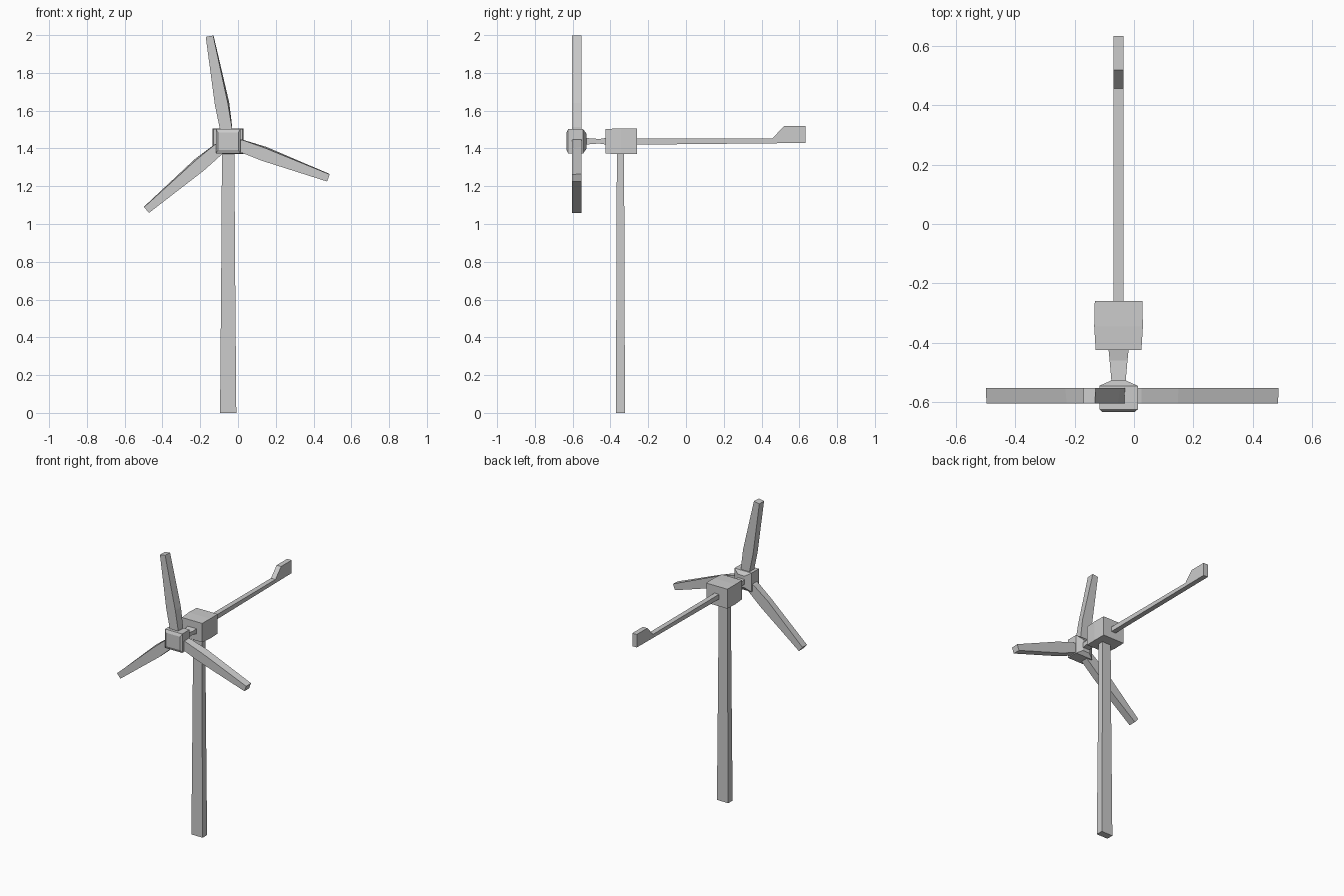
import bpy, bmesh, math
from mathutils import Matrix, Vector

if "Cube" in bpy.data.objects:
    bpy.data.objects.remove(bpy.data.objects["Cube"])

CX, CZ = -0.052, 1.438      # rotor axis position


def make_object(name, rings, matrix=Matrix.Identity(4)):
    """Skin a closed solid through a list of equal-length point rings."""
    bm = bmesh.new()
    loops = [[bm.verts.new(matrix @ Vector(p)) for p in ring] for ring in rings]
    for a, b in zip(loops, loops[1:]):
        for i in range(len(a)):
            j = (i + 1) % len(a)
            bm.faces.new((a[i], a[j], b[j], b[i]))
    bm.faces.new(loops[0])
    bm.faces.new(loops[-1])
    bmesh.ops.recalc_face_normals(bm, faces=bm.faces)
    mesh = bpy.data.meshes.new(name)
    bm.to_mesh(mesh)
    bm.free()
    obj = bpy.data.objects.new(name, mesh)
    bpy.context.collection.objects.link(obj)
    return obj


def box_y(y, hx, hz, cz=CZ):
    """Rectangular section across the y axis."""
    return [(CX + sx * hx, y, cz + sz * hz)
            for sx, sz in ((-1, -1), (1, -1), (1, 1), (-1, 1))]


def box_z(z, hx, hy, cy):
    """Rectangular section across the z axis."""
    return [(CX + sx * hx, cy + sy * hy, z)
            for sx, sy in ((-1, -1), (1, -1), (1, 1), (-1, 1))]


# Tapered tower
make_object("tower", [box_z(0, 0.043, 0.024, -0.347),
                      box_z(0.85, 0.036, 0.021, -0.347),
                      box_z(1.39, 0.033, 0.019, -0.347)])

# Generator housing, slightly bulged
make_object("housing", [box_y(-0.425, 0.077, 0.065),
                        box_y(-0.345, 0.082, 0.068),
                        box_y(-0.26, 0.080, 0.067)])

# Waisted rotor shaft
make_object("shaft", [box_y(-0.54, 0.023, 0.018),
                      box_y(-0.46, 0.030, 0.012),
                      box_y(-0.42, 0.034, 0.018)])

# Hub with chamfered front and back
make_object("hub", [box_y(-0.633, 0.054, 0.046),
                    box_y(-0.624, 0.065, 0.065),
                    box_y(-0.545, 0.065, 0.065),
                    box_y(-0.527, 0.025, 0.040)])

# Three blades: (distance from axis, left edge, right edge of section)
PROFILE = [(0.04, -0.028, 0.028), (0.07, -0.032, 0.034),
           (0.20, -0.036, 0.041), (0.565, -0.021, 0.021)]
for n, (angle, side) in enumerate(((10, 1), (130, 1), (250, -1))):
    rings = []
    for r, left, right in PROFILE:
        flare = 0.008 if 0.1 < r < 0.5 else 0.002   # back face a little wider
        rings.append([(left * side, -0.604, r), (right * side - flare * side, -0.604, r),
                      (right * side, -0.553, r), (left * side, -0.553, r)])
    turn = Matrix.Translation((CX, 0, CZ)) @ Matrix.Rotation(math.radians(-angle), 4, 'Y')
    make_object(f"blade_{n + 1}", rings, turn)

# Tail boom and fin: one side outline given thickness in x
outline = [(-0.27, 1.420), (0.633, 1.429), (0.633, 1.518),
           (0.518, 1.518), (0.457, 1.452), (-0.27, 1.453)]
make_object("tail_boom_and_fin",
            [[(CX + dx, y, z) for y, z in outline] for dx in (-0.017, 0.017)])
